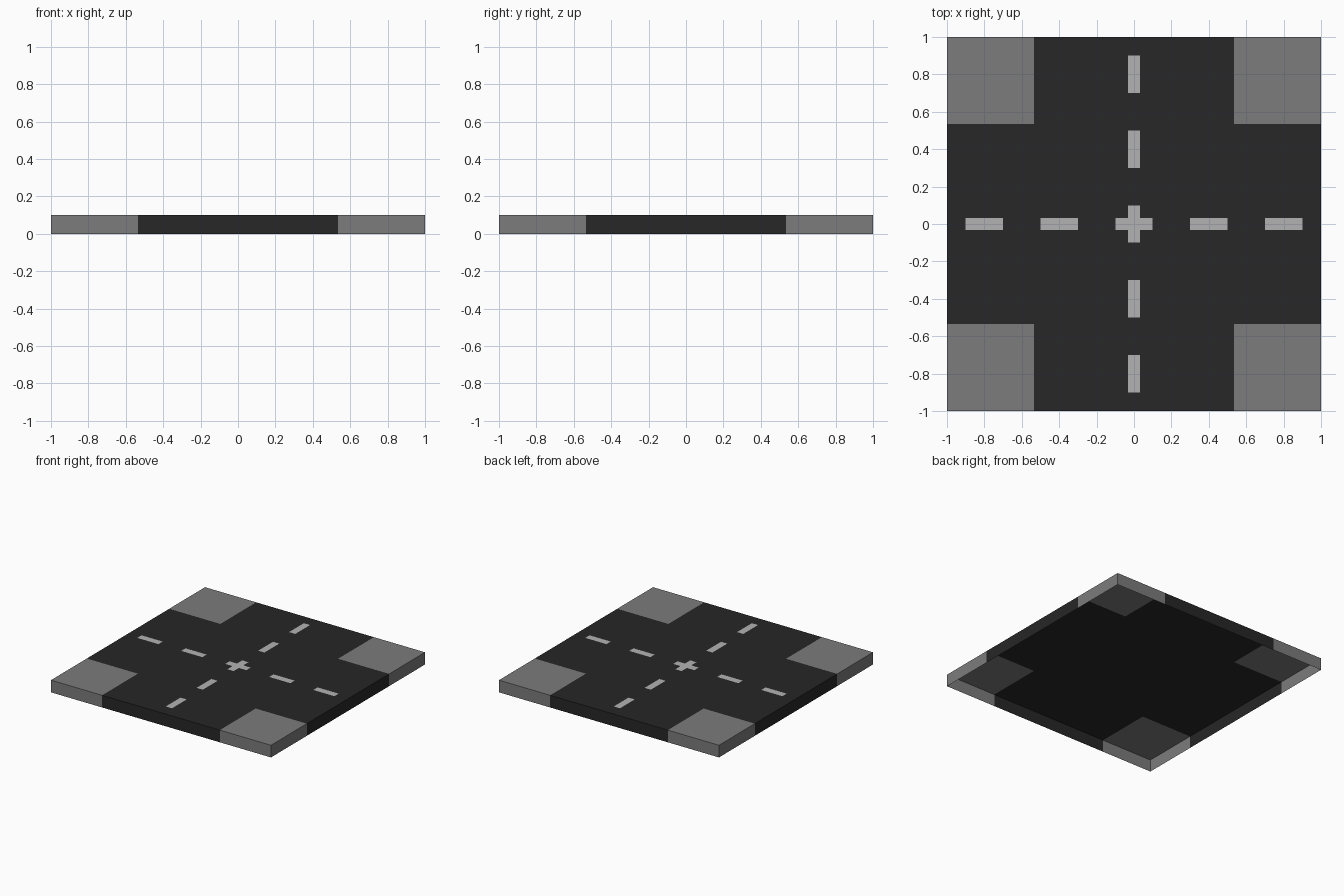
import bpy, bmesh

if "Cube" in bpy.data.objects:
    bpy.data.objects.remove(bpy.data.objects["Cube"])

TOP, MARK_Z = 0.1, 0.105
CUTS = [-1.0, -0.535, 0.535, 1.0]


def material(name, v):
    m = bpy.data.materials.new(name)
    m.diffuse_color = (v, v, v, 1)
    m.use_nodes = True
    m.node_tree.nodes["Principled BSDF"].inputs["Base Color"].default_value = m.diffuse_color
    return m


def finish(bm, name, mat):
    bmesh.ops.remove_doubles(bm, verts=bm.verts, dist=1e-5)
    me = bpy.data.meshes.new(name)
    bm.to_mesh(me)
    bm.free()
    me.materials.append(mat)
    ob = bpy.data.objects.new(name, me)
    bpy.context.collection.objects.link(ob)
    return ob


def rect(bm, x0, x1, y0, y1, z):
    pts = [(x0, y0), (x1, y0), (x1, y1), (x0, y1)]
    bm.faces.new([bm.verts.new((x, y, z)) for x, y in pts])
    return pts


def tile_cell(bm, i, j):
    """Top face plus a skirt wall on every side lying on the tile border."""
    pts = rect(bm, CUTS[i], CUTS[i + 1], CUTS[j], CUTS[j + 1], TOP)
    border = [j == 0, i == 2, j == 2, i == 0]
    for k in range(4):
        if border[k]:
            a, b = pts[k], pts[(k + 1) % 4]
            wall = [(*a, 0), (*b, 0), (*b, TOP), (*a, TOP)]
            bm.faces.new([bm.verts.new(p) for p in wall])


# Open-bottomed tile: dark crossing roads and four grey pavement corners
road, pavement = bmesh.new(), bmesh.new()
for i in range(3):
    for j in range(3):
        tile_cell(road if 1 in (i, j) else pavement, i, j)
finish(road, "crossing_road", material("asphalt", 0.02))
finish(pavement, "pavement_corners", material("pavement", 0.2))

# Lane dashes along both axes, with a plus sign in the middle
marks = bmesh.new()
L, W = 0.1, 0.032
for c in (-0.8, -0.4, 0.4, 0.8):
    rect(marks, c - L, c + L, -W, W, MARK_Z)
    rect(marks, -W, W, c - L, c + L, MARK_Z)
rect(marks, -L, L, -W, W, MARK_Z)
rect(marks, -W, W, W, L, MARK_Z)
rect(marks, -W, W, -L, -W, MARK_Z)
finish(marks, "lane_markings", material("marking_paint", 0.45))
